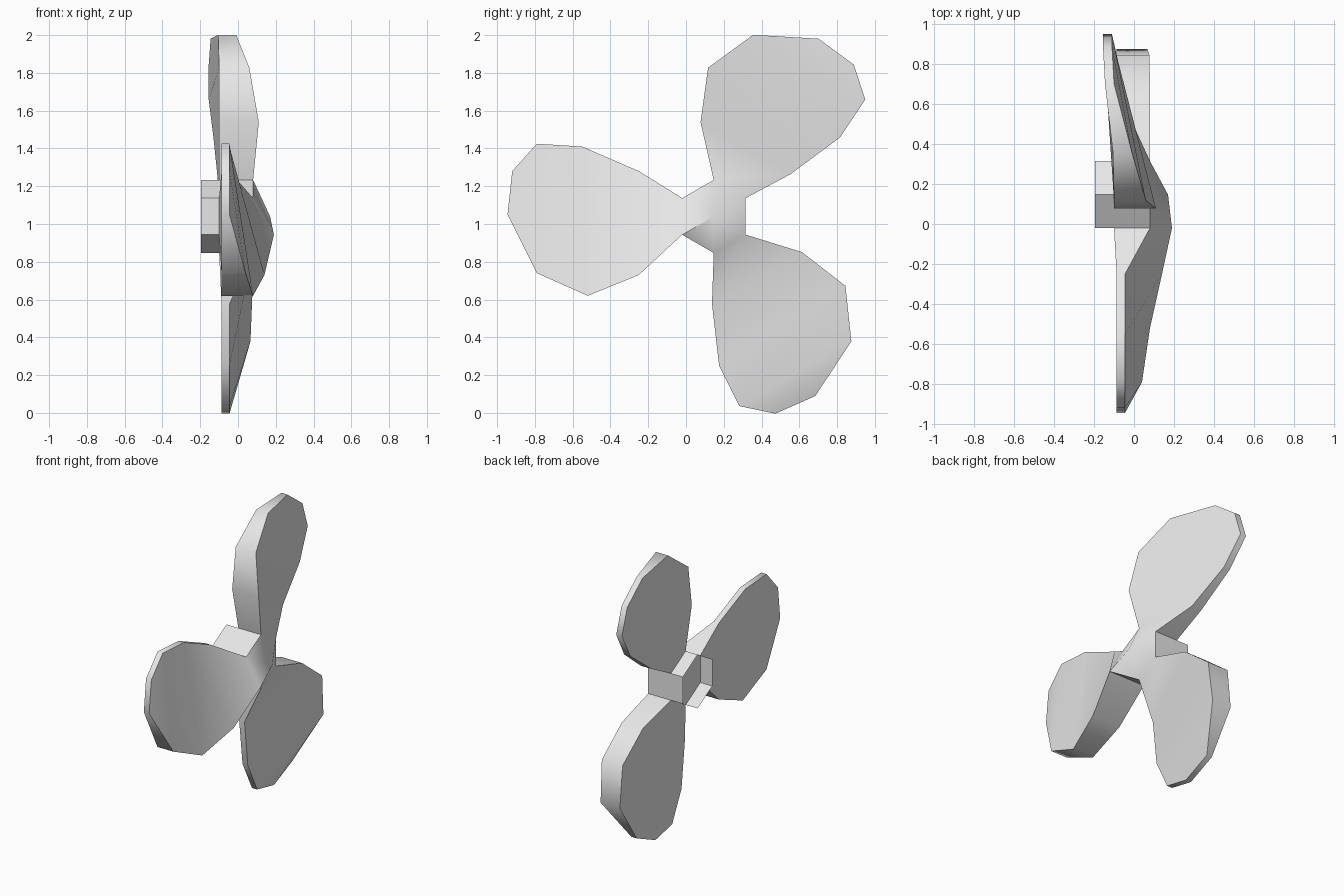
import bpy, bmesh, math
from mathutils import Vector, Matrix

cube = bpy.data.objects.get("Cube")
if cube:
    bpy.data.objects.remove(cube, do_unlink=True)

metal = bpy.data.materials.new("grey_metal")
metal.use_nodes = True
grey = (0.8, 0.8, 0.8, 1)
metal.diffuse_color = grey
metal.node_tree.nodes["Principled BSDF"].inputs["Base Color"].default_value = grey

HUB = Vector((0, 0.147, 1.04))   # axis of rotation runs along x
RADIUS = 0.193
BACK = -0.1

# Blade outline (y, z), from the thick root corner round the tip to the thin root corner
outline = [(-.02, .943), (-.25, .73), (-.52, .62), (-.79, .74), (-.945, 1.05),
           (-.92, 1.28), (-.79, 1.425), (-.55, 1.41), (-.25, 1.28), (-.02, 1.137)]
flat_back = [BACK] + [-.087] * 8 + [BACK]

# Turn, front depths and back depths of each blade
blades = [
    (0, [.19, .14, .08, .04, -.045, -.045, -.045, -.045, -.045, .08], flat_back),
    (-120, [.08, .11, .06, -.01, -.1, -.11, -.11, -.08, -.03, .08],
     [BACK, -.1, -.1, -.105, -.145, -.155, -.155, -.13, -.11, BACK]),
    (120, [.08, .08, .078, .066, -.045, -.045, -.045, -.045, -.045, .08], flat_back),
]


def finish(bm, name):
    mesh = bpy.data.meshes.new(name)
    bm.to_mesh(mesh)
    bm.free()
    mesh.materials.append(metal)
    obj = bpy.data.objects.new(name, mesh)
    bpy.context.collection.objects.link(obj)
    return obj


# Wedge-shaped blades: thick leading side, thin trailing side
bm = bmesh.new()
roots = []
for turn, front_x, back_x in blades:
    spin = Matrix.Rotation(math.radians(turn), 3, 'X')

    def ring(depths):
        return [bm.verts.new(HUB + spin @ (Vector((x, y, z)) - HUB))
                for x, (y, z) in zip(depths, outline)]

    front, back = ring(front_x), ring(back_x)
    last = len(outline) - 1
    for i in range(last):
        bm.faces.new((front[i], front[i + 1], back[i + 1], back[i]))
    for i in range(last // 2):
        j = last - i
        bm.faces.new((front[i], front[j], front[j - 1], front[i + 1]))
        bm.faces.new((back[i], back[i + 1], back[j - 1], back[j]))
    roots.append((front[0], front[-1], back[0], back[-1]))

# Hub between the blades: raised nose, side walls and flat back
nose = bm.verts.new(HUB + Vector((.17, 0, 0)))
floor = []
for i, (f0, f1, b0, b1) in enumerate(roots):
    g0, _, c0, _ = roots[(i + 1) % 3]
    bm.faces.new((nose, f0, f1))
    bm.faces.new((nose, f1, g0))
    bm.faces.new((f1, b1, c0, g0))
    floor += [b0, b1]
bm.faces.new(floor)
bmesh.ops.recalc_face_normals(bm, faces=bm.faces)
propeller = finish(bm, "propeller_blades")
bpy.context.view_layer.objects.active = propeller
propeller.select_set(True)
bpy.ops.object.shade_smooth_by_angle(angle=math.radians(60))
propeller.select_set(False)

# Open six-sided shaft socket behind the hub
bm = bmesh.new()
bmesh.ops.create_cone(bm, cap_ends=False, segments=6, radius1=RADIUS,
                      radius2=RADIUS, depth=0.095)
bmesh.ops.rotate(bm, verts=bm.verts, matrix=Matrix.Rotation(math.radians(90), 3, 'Y'))
low = min(v.co.y for v in bm.verts)
if abs(low) > RADIUS * 0.95:   # keep a corner pointing straight up
    bmesh.ops.rotate(bm, verts=bm.verts, matrix=Matrix.Rotation(math.radians(30), 3, 'X'))
bmesh.ops.translate(bm, verts=bm.verts, vec=HUB + Vector((BACK - 0.0475, 0, 0)))
finish(bm, "shaft_socket")
